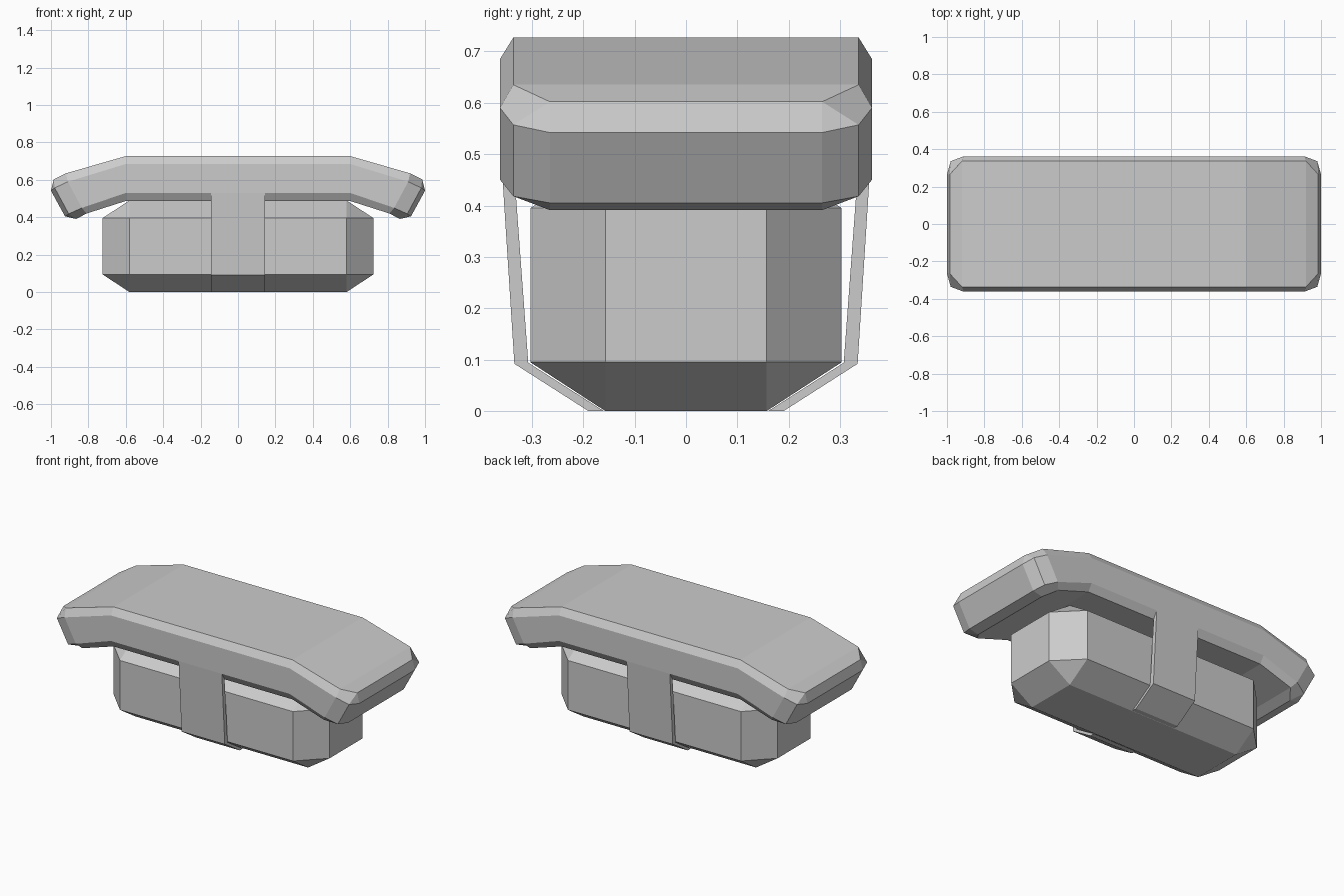
import bpy, bmesh

cube = bpy.data.objects.get("Cube")
if cube:
    bpy.data.objects.remove(cube, do_unlink=True)

grey = bpy.data.materials.new("plain grey")
grey.use_nodes = True
GREY = (0.6, 0.6, 0.6, 1)
grey.diffuse_color = GREY
grey.node_tree.nodes["Principled BSDF"].inputs["Base Color"].default_value = GREY


def finish(bm, name):
    bmesh.ops.remove_doubles(bm, verts=bm.verts, dist=0.0005)
    bmesh.ops.recalc_face_normals(bm, faces=bm.faces)
    mesh = bpy.data.meshes.new(name)
    bm.to_mesh(mesh)
    bm.free()
    mesh.materials.append(grey)
    obj = bpy.data.objects.new(name, mesh)
    bpy.context.collection.objects.link(obj)
    return obj


def loft(name, rings):
    """Skin equal-length rings of points and cap both ends."""
    bm = bmesh.new()
    loops = [[bm.verts.new(p) for p in ring] for ring in rings]
    n = len(loops[0])
    for a, b in zip(loops, loops[1:]):
        for i in range(n):
            j = (i + 1) % n
            bm.faces.new((a[i], a[j], b[j], b[i]))
    bm.faces.new(loops[0])
    bm.faces.new(loops[-1])
    return finish(bm, name)


# Body: box with broad chamfers, as the hull of its six inset faces
full, inset, mid = (0.725, 0.303, 0.245), (0.58, 0.157, 0.15), 0.245
bm = bmesh.new()
for axis in range(3):
    size = [full[k] if k == axis else inset[k] for k in range(3)]
    for sx in (-1, 1):
        for sy in (-1, 1):
            for sz in (-1, 1):
                bm.verts.new((sx * size[0], sy * size[1], mid + sz * size[2]))
bmesh.ops.convex_hull(bm, input=bm.verts)
bmesh.ops.dissolve_limit(bm, angle_limit=0.01, verts=bm.verts, edges=bm.edges)
finish(bm, "body")

# Canopy: chamfered slab with drooping ends, sections from shoulder to tip
# Each section runs top edge, upper side, lower side, bottom edge
sections = [
    [(0.6, 0.336, 0.727), (0.6, 0.362, 0.685), (0.6, 0.362, 0.53), (0.6, 0.336, 0.487)],
    [(0.92, 0.336, 0.635), (0.91, 0.362, 0.59), (0.835, 0.362, 0.45), (0.81, 0.336, 0.42)],
    [(0.985, 0.265, 0.602), (0.98, 0.336, 0.557), (0.905, 0.336, 0.418), (0.865, 0.265, 0.391)],
    [(1.0, 0.265, 0.542), (1.0, 0.265, 0.542), (0.925, 0.265, 0.405), (0.925, 0.265, 0.405)],
]


def ring(section, side):
    near = [(side * x, y, z) for x, y, z in section]
    return near + [(x, -y, z) for x, y, z in reversed(near)]


loft("canopy", [ring(s, -1) for s in reversed(sections)] + [ring(s, 1) for s in sections])

# Straps: folded bands hanging from the canopy and tucking under the body
profile = [(0.362, 0.53), (0.334, 0.092), (0.19, 0), (0.16, 0), (0.307, 0.094), (0.336, 0.487)]
for name, side in (("front_strap", -1), ("back_strap", 1)):
    loft(name, [[(x, side * y, z) for y, z in profile] for x in (-0.145, 0.145)])
